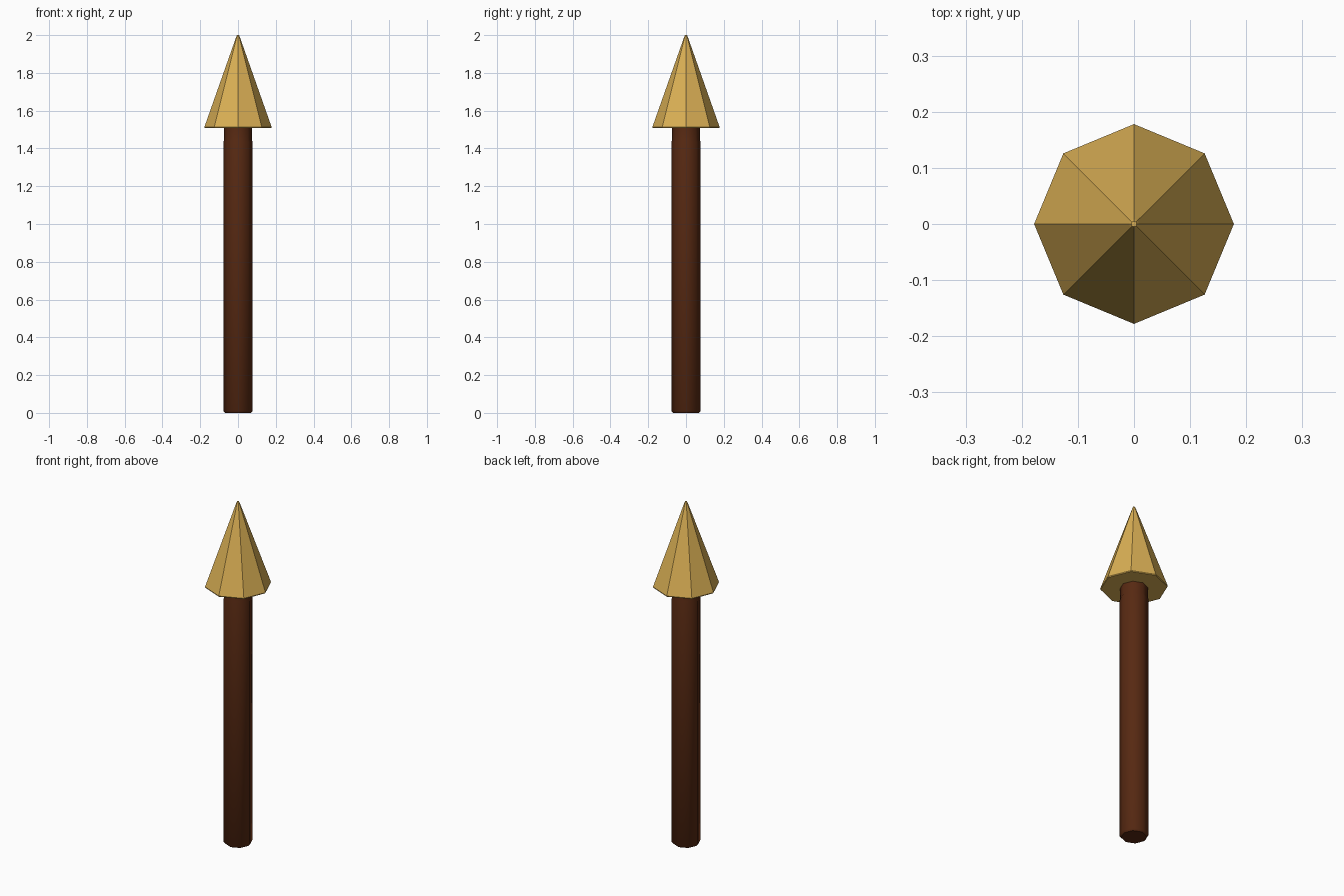
import bpy, bmesh, math

if "Cube" in bpy.data.objects:
    bpy.data.objects.remove(bpy.data.objects["Cube"])

def material(name, rgb):
    m = bpy.data.materials.new(name)
    m.diffuse_color = (*rgb, 1)
    m.use_nodes = True
    m.node_tree.nodes["Principled BSDF"].inputs["Base Color"].default_value = m.diffuse_color
    return m

def lathe(name, profile, mat, sides=8):
    """Capped octagonal solid from (radius, z) rings, corners on the axes."""
    bm = bmesh.new()
    rings = [[bm.verts.new((r * math.cos(math.tau * i / sides),
                            r * math.sin(math.tau * i / sides), z))
              for i in range(sides)] for r, z in profile]
    for a, b in zip(rings, rings[1:]):
        for i in range(sides):
            j = (i + 1) % sides
            bm.faces.new((a[i], a[j], b[j], b[i]))
    bm.faces.new(rings[0][::-1])
    bm.faces.new(rings[-1])
    me = bpy.data.meshes.new(name)
    bm.to_mesh(me)
    bm.free()
    me.materials.append(mat)
    ob = bpy.data.objects.new(name, me)
    bpy.context.collection.objects.link(ob)
    return ob

wood = material("dark brown wood", (0.095, 0.022, 0.006))
gold = material("gold metal", (0.70, 0.43, 0.09))

# Shaft: chamfered butt, slight step where it enters the head
shaft = lathe("shaft", [(0.068, 0), (0.077, 0.01), (0.077, 1.435),
                        (0.074, 1.445), (0.074, 1.52)], wood)
bpy.context.view_layer.objects.active = shaft
shaft.select_set(True)
bpy.ops.object.shade_smooth_by_angle(angle=math.radians(50))

# Head: faceted point with a tiny blunt tip
lathe("spear_head", [(0.176, 1.508), (0.178, 1.513), (0.009, 1.992),
                     (0.005, 2.0)], gold)
